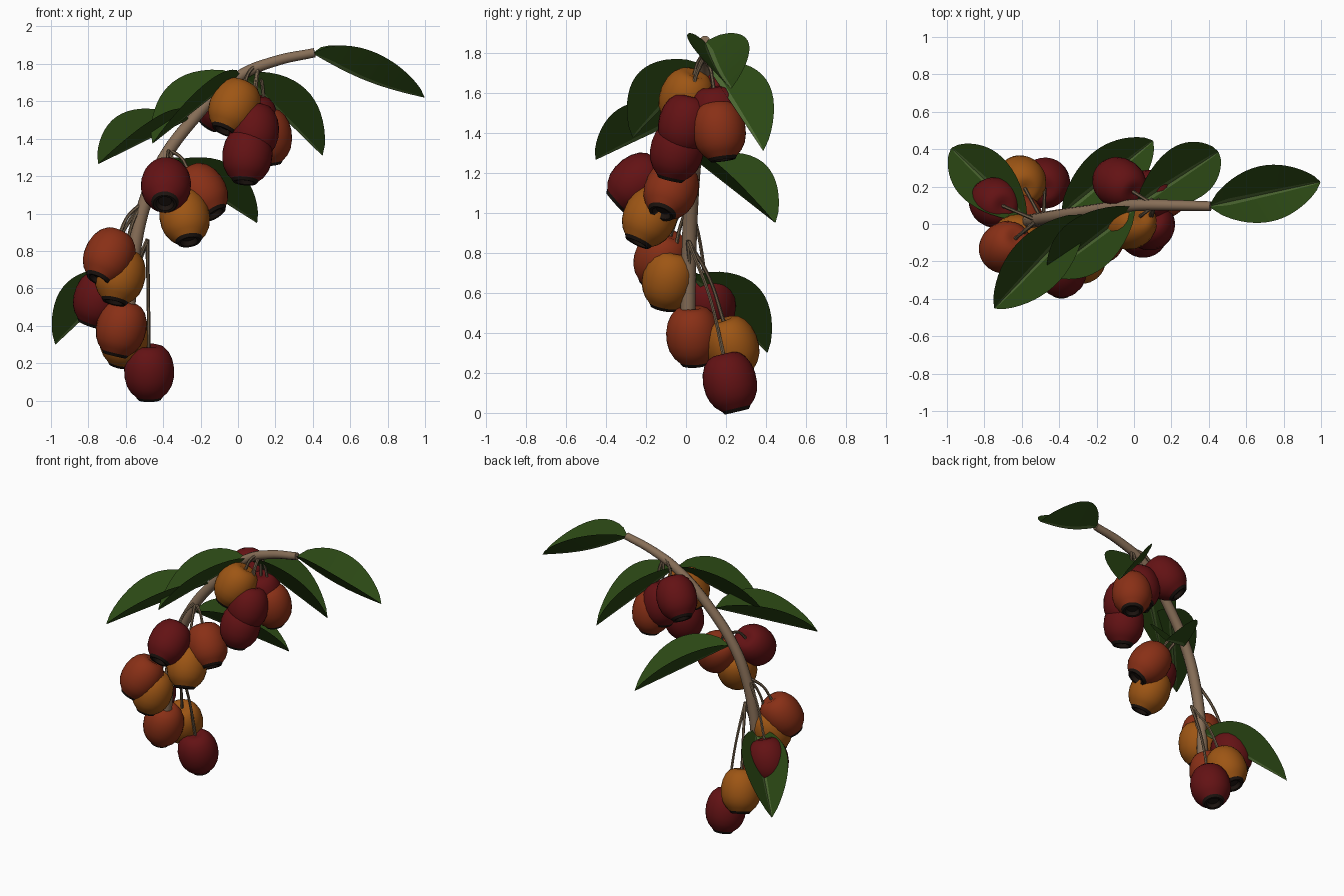
import bpy, bmesh, math
from mathutils import Vector as V

if "Cube" in bpy.data.objects:
    bpy.data.objects.remove(bpy.data.objects["Cube"])


def material(name, col):
    m = bpy.data.materials.new(name)
    m.diffuse_color = (*col, 1)
    m.use_nodes = True
    m.node_tree.nodes["Principled BSDF"].inputs["Base Color"].default_value = m.diffuse_color
    return m


BARK = material("bark", (0.24, 0.155, 0.095))
STEM = material("stem_brown", (0.18, 0.125, 0.075))
LEAF = material("leaf_green", (0.024, 0.064, 0.007))
RIB = material("midrib_green", (0.07, 0.13, 0.03))
RED = material("dark_red", (0.125, 0.006, 0.007))
RUST = material("orange_red", (0.25, 0.029, 0.008))
AMBER = material("amber", (0.34, 0.092, 0.007))
CAP = material("dark_calyx", (0.012, 0.007, 0.005))


def finish(ob, angle):
    bpy.ops.object.select_all(action='DESELECT')
    ob.select_set(True)
    bpy.context.view_layer.objects.active = ob
    bpy.ops.object.shade_smooth_by_angle(angle=math.radians(angle))


def mesh_object(name, bm, mats, angle=35):
    me = bpy.data.meshes.new(name)
    bm.to_mesh(me)
    bm.free()
    for m in mats:
        me.materials.append(m)
    ob = bpy.data.objects.new(name, me)
    bpy.context.collection.objects.link(ob)
    finish(ob, angle)


def tube(name, pts, radii, mat, res=3):
    """Tapered round tube along a smooth curve."""
    cu = bpy.data.curves.new(name, 'CURVE')
    cu.dimensions = '3D'
    cu.bevel_depth = 1
    cu.bevel_resolution = res
    cu.resolution_u = 6
    cu.use_fill_caps = True
    sp = cu.splines.new('BEZIER')
    sp.bezier_points.add(len(pts) - 1)
    for bp, p, r in zip(sp.bezier_points, pts, radii):
        bp.co, bp.radius = p, r
        bp.handle_left_type = bp.handle_right_type = 'AUTO'
    cu.materials.append(mat)
    ob = bpy.data.objects.new(name, cu)
    bpy.context.collection.objects.link(ob)
    bpy.ops.object.select_all(action='DESELECT')
    ob.select_set(True)
    bpy.context.view_layer.objects.active = ob
    bpy.ops.object.convert(target='MESH')
    finish(bpy.context.object, 40)


def leaf(name, base, tip, sag=0.0):
    """Pointed leaf folded upward along its midrib."""
    base, tip = V(base), V(tip)
    d = (tip - base).normalized()
    side = d.cross(V((0, 0, 1))).normalized()
    up = side.cross(d)
    n, fold, half = 16, math.radians(44), 0.21
    bm = bmesh.new()
    rows = []
    for i in range(n + 1):
        t = i / n
        s = max(math.sin(math.pi * t ** 0.85), 0) ** 0.75
        w = max(half * s, 0.004)
        rib = min(0.024 * (1 - t) ** 0.5 * min(1, t * 6) + 0.003, w * 0.6)
        mid = base.lerp(tip, t) - up * sag * math.sin(math.pi * t)
        row = []
        for u in (-w, -(w + rib) / 2, -rib, 0, rib, (w + rib) / 2, w):
            a = abs(u)
            lift = a * math.sin(fold)
            row.append(bm.verts.new(mid + side * u * math.cos(fold) + up * lift))
        rows.append(row)
    for r0, r1 in zip(rows, rows[1:]):
        for j in range(6):
            f = bm.faces.new((r0[j], r0[j + 1], r1[j + 1], r1[j]))
            f.material_index = 1 if j in (2, 3) else 0
    mesh_object(name, bm, (LEAF, RIB))


PROFILE = [(0.025, 0.138), (0.05, 0.146), (0.08, 0.135), (0.106, 0.108), (0.125, 0.068),
           (0.134, 0.02), (0.132, -0.03), (0.121, -0.073), (0.1, -0.108), (0.074, -0.133),
           (0.062, -0.15), (0.048, -0.148), (0.035, -0.125)]


def fruit(name, centre, node, mat):
    """Lathed fruit hanging from a node, with a dark calyx at its lower end."""
    c, nd = V(centre), V(node)
    to = nd - c
    axis = V((to.x * 0.8, to.y * 0.8, max(to.z, 0.2))).normalized()
    q = axis.to_track_quat('Z', 'Y')
    seg = 28
    bm = bmesh.new()
    rings = [[bm.verts.new(c + q @ V((r * math.cos(2 * math.pi * k / seg),
                                      r * math.sin(2 * math.pi * k / seg), z)))
              for k in range(seg)] for r, z in PROFILE]
    for i, (a, b) in enumerate(zip(rings, rings[1:])):
        for k in range(seg):
            f = bm.faces.new((a[k], b[k], b[(k + 1) % seg], a[(k + 1) % seg]))
            f.material_index = 1 if i >= 9 else 0
    bm.faces.new(rings[0])
    bm.faces.new(rings[-1][::-1]).material_index = 1
    bmesh.ops.recalc_face_normals(bm, faces=bm.faces)
    mesh_object(name, bm, (mat, CAP), 40)
    # curved stem up to the branch
    top = c + axis * 0.135
    mid = nd.lerp(top, 0.5) + V((to.x, to.y, 0)) * -0.08 + V((0, 0, 0.015))
    tube(name + "_stem", (nd, mid, top), (0.011, 0.009, 0.01), STEM, 1)


# main branch
tube("branch",
     [(0.41, 0.095, 1.86), (0.2, 0.1, 1.815), (0.0, 0.1, 1.73), (-0.26, 0.065, 1.48),
      (-0.42, 0.04, 1.25), (-0.5, 0.025, 1.05), (-0.555, 0.015, 0.8), (-0.585, 0.01, 0.5)],
     [0.026, 0.029, 0.032, 0.034, 0.036, 0.037, 0.037, 0.037], BARK)

# leaves
leaf("end_leaf", (0.4, 0.095, 1.855), (0.995, 0.225, 1.62), 0.03)
leaf("upper_front_leaf", (0.01, 0.09, 1.74), (-0.455, -0.265, 1.375))
leaf("upper_back_leaf", (0.01, 0.1, 1.74), (0.45, 0.385, 1.31))
leaf("middle_front_leaf", (-0.27, 0.05, 1.5), (-0.745, -0.45, 1.265))
leaf("middle_back_leaf", (-0.39, 0.05, 1.26), (0.1, 0.445, 0.95))
leaf("lower_leaf", (-0.57, 0.02, 0.68), (-0.975, 0.405, 0.3))

# fruit clusters: node on the branch, then the fruits hanging from it
CLUSTERS = {
    "upper": ((0.11, 0.1, 1.8), [
        ((-0.02, 0.0, 1.57), AMBER), ((-0.08, 0.22, 1.59), RED), ((0.08, 0.155, 1.485), RED),
        ((0.155, 0.165, 1.41), RUST), ((0.085, -0.005, 1.44), RED), ((0.05, -0.045, 1.31), RED)]),
    "middle": ((-0.37, 0.04, 1.34), [
        ((-0.385, -0.245, 1.15), RED), ((-0.195, -0.075, 1.115), RUST),
        ((-0.285, -0.18, 0.98), AMBER)]),
    "lower": ((-0.52, 0.02, 1.05), [
        ((-0.69, -0.125, 0.77), RUST), ((-0.63, -0.085, 0.665), AMBER),
        ((-0.745, 0.115, 0.545), RED)]),
    "bottom": ((-0.485, 0.01, 0.86), [
        ((-0.625, 0.035, 0.385), RUST), ((-0.605, 0.23, 0.33), AMBER),
        ((-0.475, 0.22, 0.152), RED)]),
}
for group, (node, fruits) in CLUSTERS.items():
    for i, (pos, mat) in enumerate(fruits, 1):
        fruit(f"{group}_fruit_{i}", pos, node, mat)
